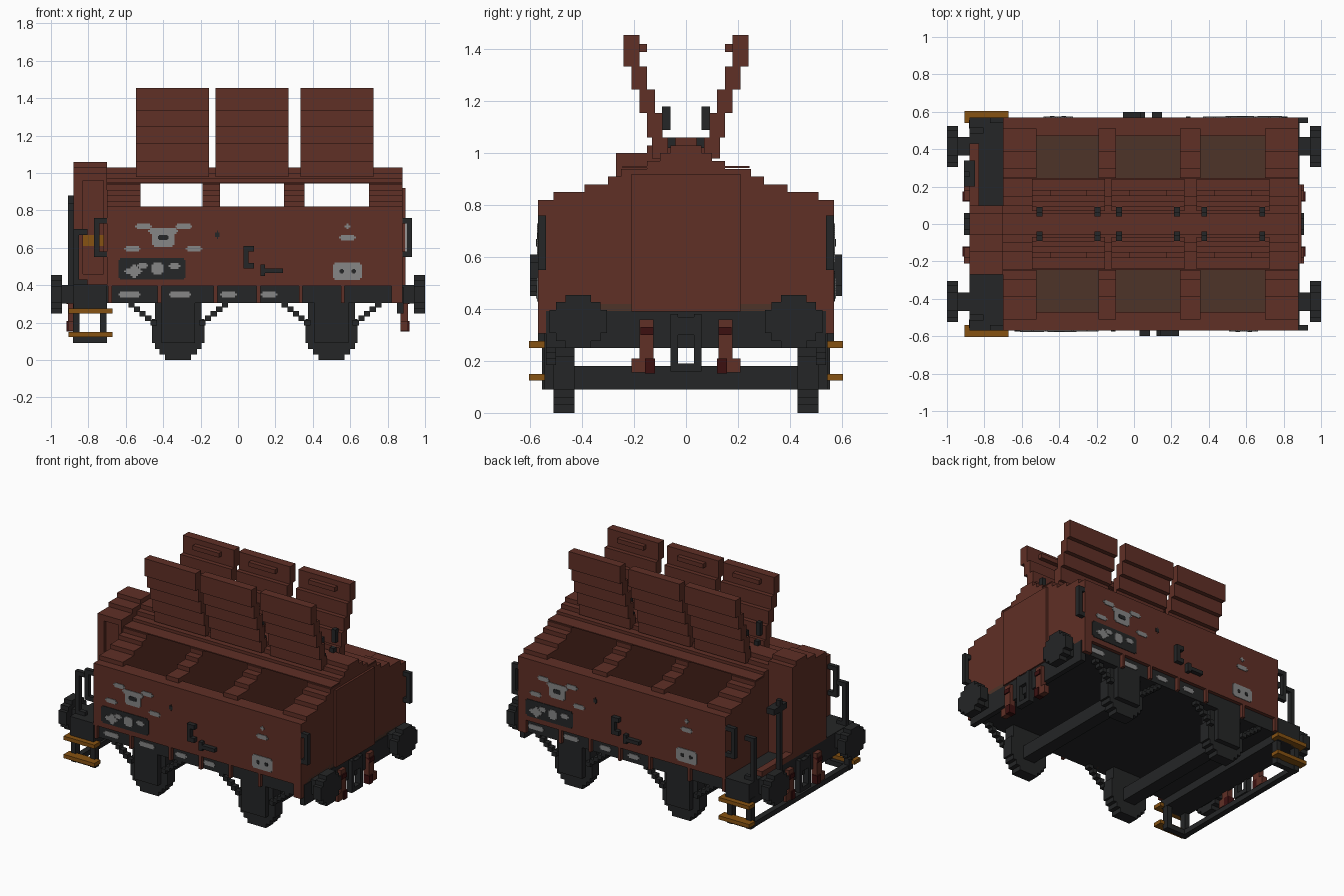
import bpy
import bmesh
from mathutils import Matrix, Vector

default_cube = bpy.data.objects.get("Cube")
if default_cube:
    bpy.data.objects.remove(default_cube)


def make_material(name, red, green, blue):
    material = bpy.data.materials.new(name)
    material.use_nodes = True
    colour = (red, green, blue, 1)
    material.diffuse_color = colour
    material.node_tree.nodes["Principled BSDF"].inputs["Base Color"].default_value = colour
    return material


BROWN = make_material("rust brown", .115, .029, .019)
FLOOR = make_material("dull floor brown", .075, .034, .022)
DARK = make_material("charcoal", .018, .019, .02)
GREY = make_material("marking grey", .24, .24, .24)
YELLOW = make_material("ochre yellow", .24, .085, .006)
RED = make_material("dark red", .045, .005, .005)

# Shared dimensions
SIDE = .57
SILL = .545
INNER = .47
BODY_LEFT, BODY_RIGHT = -.7, .88
MIDDLE = (BODY_LEFT + BODY_RIGHT) / 2
CELL = .03
BOTH = (-1, 1)


def build(name, material, blocks):
    """One object from blocks, each given as its x, y and z ranges."""
    bm = bmesh.new()
    for block in blocks:
        low, high = (Vector(corner) for corner in zip(*block))
        matrix = Matrix.Translation((low + high) / 2) @ Matrix.Diagonal((high - low).to_4d())
        bmesh.ops.create_cube(bm, size=1, matrix=matrix)
    bmesh.ops.recalc_face_normals(bm, faces=bm.faces)
    mesh = bpy.data.meshes.new(name)
    bm.to_mesh(mesh)
    bm.free()
    mesh.materials.append(material)
    obj = bpy.data.objects.new(name, mesh)
    bpy.context.collection.objects.link(obj)
    return obj


def span(centre, half):
    return (centre - half, centre + half)


def flip(pair, sign):
    return tuple(sorted(sign * value for value in pair))


def both_sides(x, y, z):
    return [(x, flip(y, sign), z) for sign in BOTH]


def turned(x, y, z):
    """The block and its copy turned half a circle about the body centre."""
    return [(x, y, z), (tuple(sorted(2 * MIDDLE - value for value in x)), flip(y, -1), z)]


# Hopper shell
ROOF = [(SIDE, .82), (.51, .85), (.39, .88), (.3, .91), (.25, .94), (.15, .97), (.1, 1), (.06, 1.03)]


def gable(x, bottom, steps):
    blocks = []
    for half, top in steps:
        blocks.append((x, span(0, half), (bottom, top)))
        bottom = top
    return blocks


body_length = (BODY_LEFT, BODY_RIGHT)
build("side_walls", BROWN, both_sides(body_length, (INNER, SIDE), (.395, .82)))
build("hopper_floor", FLOOR, [(body_length, span(0, .5), (.39, .42))])
for name, x in {"left_end": (.7, BODY_RIGHT), "right_end": (BODY_LEFT, -.52),
                "right_partition": (-.19, -.095), "left_partition": (.245, .355)}.items():
    build(name, BROWN, gable(x, .395, ROOF))
build("roof_spine", BROWN, gable(body_length, .943, [(.245, .95)] + ROOF[5:]))
build("end_panel", BROWN, [((BODY_RIGHT, .895), span(0, .21), (.39, .92))])

# Open roof flaps, each a stack of stepped planks
PLANKS = [(.1, .98, 1.06), (.12, 1.06, 1.155), (.15, 1.155, 1.245), (.18, 1.245, 1.335), (.21, 1.335, 1.455)]
for label, centre in zip(("right", "middle", "left"), (-.35, .075, .53)):
    leaf = span(centre, .195)
    planks, handles, hinges = [], [], []
    for y, bottom, top in PLANKS:
        planks += both_sides(leaf, span(y, CELL), (bottom, top))
    handles += both_sides(span(centre, .1), (.15, .185), (1.39, 1.42))
    for sign in BOTH:
        x = span(centre + sign * .155, CELL / 2)
        hinges += both_sides(x, (.06, .092), (1.09, 1.18)) + both_sides(x, (.04, .075), (1.02, 1.06))
    build(label + "_flaps", BROWN, planks)
    build(label + "_flap_handles", BROWN, handles)
    build(label + "_flap_hinges", DARK, hinges)

# Underframe, stakes and end platform
build("underframe", DARK, [((-.88, .875), span(0, SILL), (.305, .4))])
build("platform", DARK, [((-.88, BODY_LEFT), span(0, SIDE), (.25, .405))])
build("end_beam", DARK, [((.85, .885), span(0, .54), (.25, .392))])
stakes = []
for x in (-.685, -.42, -.12, .11, .335, .56):
    stakes += both_sides(span(x, CELL / 3), (.5, SIDE), (.305, .4))
stakes += both_sides((.82, .88), (.5, SIDE), (.305, .4))
build("stakes", BROWN, stakes)

# Cabinet on the platform
build("cabinet", BROWN, [
    ((-.83, BODY_LEFT), (-.25, .1), (.4, 1)),
    ((-.88, -.83), (-.27, .1), (.4, 1)),
    ((-.83, BODY_LEFT), (-.27, -.25), (.4, .46)),
    ((-.83, BODY_LEFT), (-.27, -.25), (.96, 1)),
    ((-.72, BODY_LEFT), (-.27, -.25), (.46, .96)),
    ((-.88, BODY_LEFT), (-.15, .1), (1, 1.03)),
    ((-.88, BODY_LEFT), span(0, .06), (1.03, 1.06))])
build("cabinet_band", YELLOW, [((-.83, -.72), (-.258, -.25), (.61, .67))])
build("platform_plate", BROWN, [((-.88, -.83), (.1, .43), (.4, .44))])


def rail(name, x, y, z, reach):
    """Upright bar with two stubs that reach back along x."""
    blocks = [(span(x, CELL / 2), span(y, CELL / 2), z)]
    for stub in ((z[0], z[0] + CELL), (z[1] - CELL, z[1])):
        blocks.append((tuple(sorted((x, x + reach))), span(y, CELL / 2), stub))
    build(name, DARK, blocks)


rail("front_platform_rail", -.865, -.5, (.4, .7), .06)
rail("back_platform_rail", -.865, .5, (.4, .7), .06)
rail("front_corner_rail", -.755, -.555, (.55, .76), .06)
rail("back_corner_rail", -.755, .555, (.55, .76), .06)
rail("front_end_rail", .915, -.555, (.55, .76), -.05)
rail("back_end_rail", .915, .555, (.55, .76), -.05)
build("brake_column", DARK, [((-.91, -.88), (.25, .28), (.39, .88)),
                             ((-.91, -.85), (.2, .34), (.8, .84))])

# Wheels, axles, axle boxes and stepped springs
TREAD = [(0, .03, .07), (.03, .06, .1), (.06, .09, .125), (.09, .22, .14), (.22, .31, .125)]
for label, centre in (("right", -.32), ("left", .5)):
    wheels, bearings, springs = [], [], []
    for bottom, top, half in TREAD:
        wheels += both_sides(span(centre, half), (.43, .51), (bottom, top))
    bearings += both_sides(span(centre, .09), (.5, SILL), (.09, .31))
    for sign in BOTH:
        for step in range(5):
            x = centre + sign * (.13 + step * CELL)
            height = .2 + step * CELL * .8
            springs += both_sides(span(x, CELL * .55), (.5, .54), span(height, CELL / 2))
    build(label + "_wheels", DARK, wheels)
    build(label + "_axle_boxes", DARK, bearings)
    build(label + "_springs", DARK, springs)
    build(label + "_axle", DARK, [(span(centre, .045), span(0, .44), (.09, .18))])

# Buffers, coupling and hoses at both ends
for label, sign in (("right", -1), ("left", 1)):
    buffers, coupling, hoses, hose_ends = [], [], [], []
    for wide, tall in ((.11, .045), (.085, .075), (.05, .103)):
        buffers += both_sides(flip((.94, 1), sign), span(.415, wide), span(.352, tall))
    buffers += both_sides(flip((.87, .95), sign), span(.415, .05), span(.352, .05))
    end = flip((.87, .91), sign)
    coupling += both_sides(end, (.03, .06), (.16, .38))
    coupling += [(end, span(0, .035), (.3, .37)), (end, span(0, .035), (.16, .19))]
    hoses += both_sides(end, (.125, .18), (.21, .36))
    hoses += both_sides(end, (.155, .21), (.155, .21))
    hose_ends += both_sides(flip((.87, .918), sign), (.12, .158), (.152, .21))
    hose_ends += both_sides(flip((.87, .918), sign), (.125, .175), (.3, .33))
    build(label + "_buffers", DARK, buffers)
    build(label + "_coupling", DARK, coupling)
    build(label + "_hoses", BROWN, hoses)
    build(label + "_hose_ends", RED, hose_ends)

# Footsteps under the platform
treads, posts = [], []
for z in (.137, .263):
    treads += both_sides((-.905, -.67), (.54, .605), span(z, .013))
for x in (-.865, -.72):
    posts += both_sides(span(x, .018), (.51, .555), (.09, .3))
posts += both_sides((-.88, BODY_LEFT), (.51, .55), (.09, .125))
posts.append(((-.88, -.84), span(0, .52), (.09, .125)))
build("footsteps", YELLOW, treads)
build("footstep_posts", DARK, posts)

# Levers on each side
levers = []
for x, z in (((.03, .055), (.49, .61)), ((.03, .085), (.58, .61)), ((.03, .085), (.49, .52)),
             ((.12, .145), (.45, .51)), ((.12, .24), (.465, .49))):
    levers += turned(x, (-.6, -SIDE), z)
build("levers", DARK, levers)


# Painted plates with notched corners
def plates(name, material, places, surface=SIDE, depth=.004, notch=.01):
    blocks = []
    for x, z, wide, tall in places:
        y = (-surface - depth, -surface)
        blocks += turned(span(x, wide), y, span(z, tall - notch))
        blocks += turned(span(x, wide - notch), y, span(z, tall))
    build(name, material, blocks)


plates("dark_panels", DARK, [(-.46, .488, .18, .058), (-.11, .67, .012, .022)])
plates("side_markings", GREY, [
    (-.4, .65, .06, .045), (-.4, .69, .08, .015), (-.505, .715, .045, .015), (-.29, .715, .045, .015),
    (-.565, .595, .045, .015), (-.235, .595, .045, .015), (.585, .715, .016, .015),
    (.585, .655, .045, .015), (.585, .475, .078, .046)])
plates("panel_markings", GREY, [(-.56, .475, .05, .015), (-.555, .475, .02, .035), (-.51, .505, .03, .015),
                                (-.43, .49, .032, .032), (-.34, .503, .032, .016)], depth=.008)
plates("marking_dots", DARK, [(-.4, .655, .028, .014), (.555, .475, .012, .012), (.618, .475, .012, .012)],
       depth=.007, notch=.005)
plates("sill_markings", GREY, [(-.58, .35, .06, .016), (-.31, .35, .06, .016),
                               (-.05, .35, .045, .016), (.165, .35, .045, .016)], surface=SILL)
